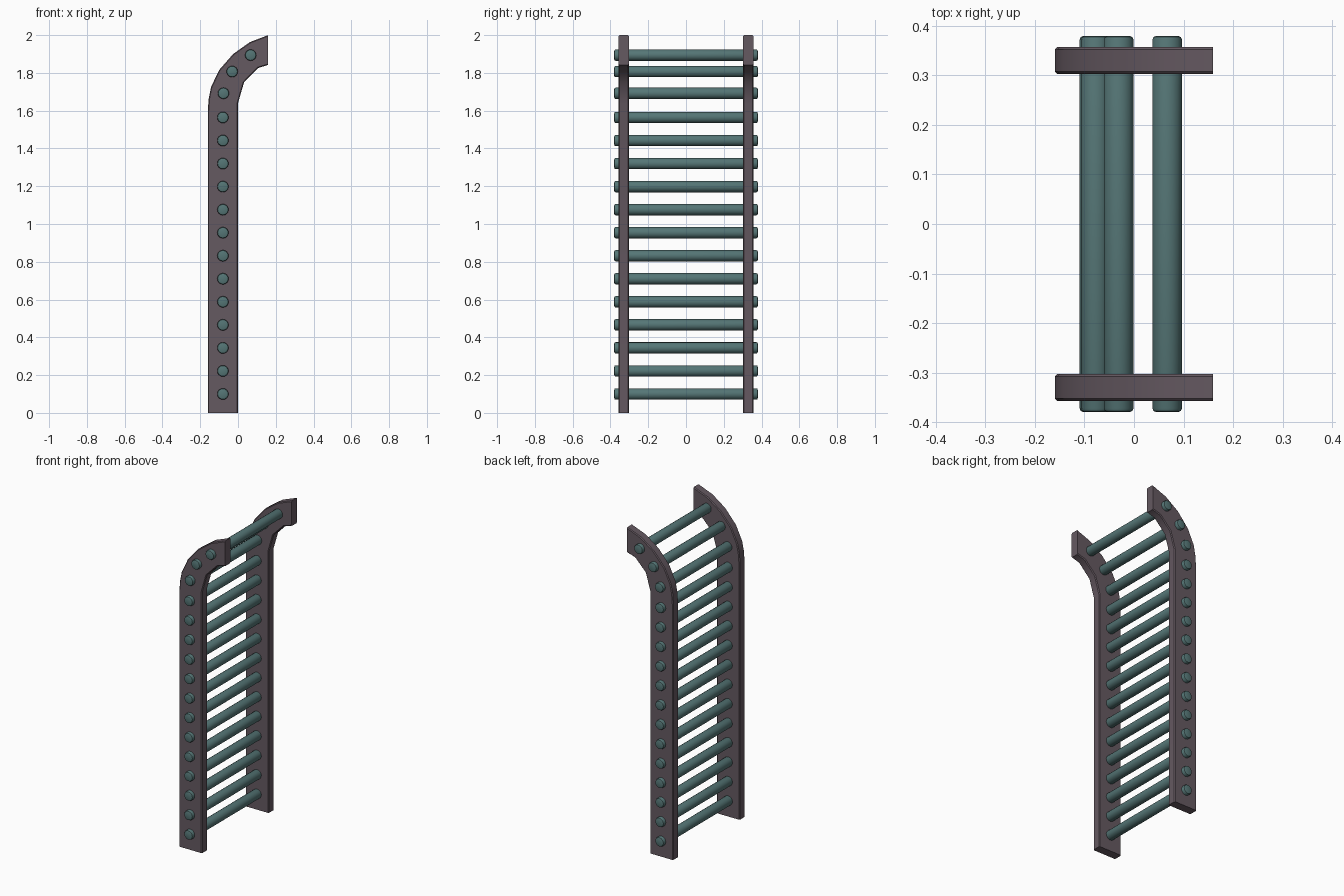
import bpy, bmesh, math
from mathutils import Matrix

if "Cube" in bpy.data.objects:
    bpy.data.objects.remove(bpy.data.objects["Cube"])


def material(name, color):
    m = bpy.data.materials.new(name)
    m.diffuse_color = color
    m.use_nodes = True
    m.node_tree.nodes["Principled BSDF"].inputs["Base Color"].default_value = m.diffuse_color
    return m


rail_mat = material("rail_brown", (0.13, 0.10, 0.12, 1))
rung_mat = material("rung_teal", (0.09, 0.18, 0.18, 1))


def finish(name, bm, mat, angle):
    bmesh.ops.recalc_face_normals(bm, faces=bm.faces[:])
    me = bpy.data.meshes.new(name)
    bm.to_mesh(me)
    bm.free()
    ob = bpy.data.objects.new(name, me)
    bpy.context.collection.objects.link(ob)
    me.materials.append(mat)
    bpy.ops.object.select_all(action='DESELECT')
    ob.select_set(True)
    bpy.context.view_layer.objects.active = ob
    bpy.ops.object.shade_smooth_by_angle(angle=math.radians(angle))
    return ob


# Side profile of a rail (x, z): outer edge up, hooked tip, inner edge down
outer = [(-0.16, 0), (-0.16, 1.60), (-0.155, 1.665), (-0.143, 1.725), (-0.10, 1.815),
         (-0.026, 1.90), (0.063, 1.963), (0.16, 2.0)]
inner = [(0.16, 1.842), (0.106, 1.826), (0.032, 1.75), (0.0, 1.64), (0.0, 0)]


def rail(name, y0, y1):
    bm = bmesh.new()
    face = bm.faces.new([bm.verts.new((x, y0, z)) for x, z in outer + inner])
    ext = bmesh.ops.extrude_face_region(bm, geom=[face], use_keep_orig=True)
    verts = [g for g in ext["geom"] if isinstance(g, bmesh.types.BMVert)]
    bmesh.ops.translate(bm, verts=verts, vec=(0, y1 - y0, 0))

    # Soften the long edges, leaving the foot and the tip square
    def is_long(e):
        a, b = (v.co for v in e.verts)
        foot = a.z < 0.001 and b.z < 0.001
        tip = a.x > 0.159 and b.x > 0.159
        return abs(a.y - b.y) < 1e-5 and not foot and not tip
    bmesh.ops.bevel(bm, geom=[e for e in bm.edges if is_long(e)], offset=0.005,
                    segments=1, affect='EDGES', clamp_overlap=True)
    return finish(name, bm, rail_mat, 30)


rail("rail_front", -0.357, -0.303)
rail("rail_back", 0.303, 0.357)


# Round rungs with chamfered ends poking through both rails
def rung(name, x, z, radius=0.03, length=0.76):
    bm = bmesh.new()
    bmesh.ops.create_cone(bm, cap_ends=True, segments=16, radius1=radius,
                          radius2=radius, depth=length,
                          matrix=Matrix.Rotation(math.pi / 2, 4, 'X'))
    rims = [e for e in bm.edges if abs(e.verts[0].co.y - e.verts[1].co.y) < 1e-4]
    bmesh.ops.bevel(bm, geom=rims, offset=0.008, segments=2, profile=0.5,
                    affect='EDGES')
    ob = finish(name, bm, rung_mat, 40)
    ob.location = (x, 0, z)


spots = [(-0.08, 0.1 + 0.122 * i) for i in range(13)]
spots += [(-0.077, 1.692), (-0.031, 1.807), (0.067, 1.894)]
for i, (x, z) in enumerate(spots):
    rung(f"rung_{i + 1:02d}", x, z)
